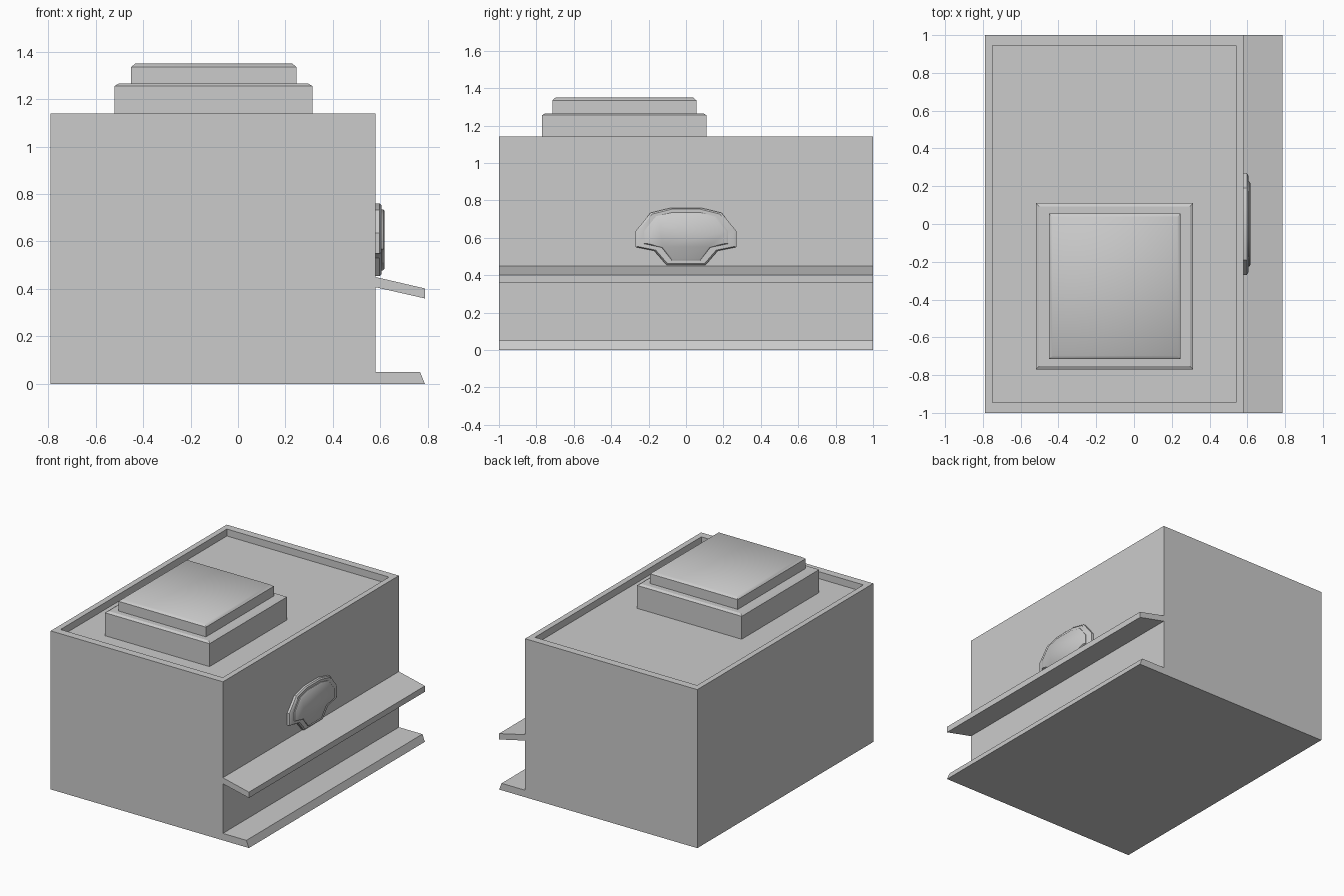
import bpy, bmesh, math
from mathutils import Vector

if "Cube" in bpy.data.objects:
    bpy.data.objects.remove(bpy.data.objects["Cube"])


def finish(name, bm, smooth_angle=None):
    bmesh.ops.recalc_face_normals(bm, faces=bm.faces[:])
    mesh = bpy.data.meshes.new(name)
    bm.to_mesh(mesh)
    bm.free()
    obj = bpy.data.objects.new(name, mesh)
    bpy.context.collection.objects.link(obj)
    if smooth_angle:
        bpy.ops.object.select_all(action='DESELECT')
        obj.select_set(True)
        bpy.context.view_layer.objects.active = obj
        bpy.ops.object.shade_smooth_by_angle(angle=math.radians(smooth_angle))
    return obj


def loft(rings):
    """Closed solid through rings that share one point count."""
    bm = bmesh.new()
    loops = [[bm.verts.new(p) for p in ring] for ring in rings]
    for a, b in zip(loops, loops[1:]):
        for i in range(len(a)):
            j = (i + 1) % len(a)
            bm.faces.new((a[i], a[j], b[j], b[i]))
    bm.faces.new(loops[0][::-1])
    bm.faces.new(loops[-1])
    return bm


def rect(x0, x1, y0, y1, z, inset=0):
    x0, x1, y0, y1 = x0 + inset, x1 - inset, y0 + inset, y1 - inset
    return [(x0, y0, z), (x1, y0, z), (x1, y1, z), (x0, y1, z)]


# Body with awning and step: one side profile run along y
profile = [(-0.79, 0), (0.787, 0), (0.767, 0.05), (0.58, 0.05), (0.58, 0.407),
           (0.787, 0.36), (0.787, 0.402), (0.58, 0.45), (0.58, 1.14), (-0.79, 1.14)]
bm = loft([[(x, y, z) for x, z in profile] for y in (-1, 1)])
bmesh.ops.recalc_face_normals(bm, faces=bm.faces[:])

# Sunken roof behind a low parapet
roof = max(bm.faces, key=lambda f: f.calc_center_median().z)
bmesh.ops.inset_region(bm, faces=[roof], thickness=0.04, use_even_offset=True)
for v in roof.verts:
    v.co.y = math.copysign(0.945, v.co.y)
floor = bmesh.ops.extrude_discrete_faces(bm, faces=[roof])['faces'][0]
bmesh.ops.translate(bm, verts=floor.verts[:], vec=(0, 0, -0.05))
finish("kiosk_body", bm)

# Rooftop unit: two stepped boxes with chamfered tops
low = (-0.52, 0.313, -0.77, 0.11)
finish("roof_unit_base", loft([rect(*low, 1.09), rect(*low, 1.255),
                               rect(*low, 1.265, 0.017)]))
high = (-0.45, 0.246, -0.715, 0.055)
finish("roof_unit_cap", loft([rect(*high, 1.265), rect(*high, 1.335),
                              rect(*high, 1.35, 0.018)]), 42)


# Wall plaque: mirrored scalloped outline, frame plus raised centre
def outline(half, x, scale=1.0):
    pts = half + [(-y, z) for y, z in reversed(half)]
    return [(x, y * scale, 0.61 + (z - 0.61) * scale) for y, z in pts]


frame = [(0.105, 0.455), (0.17, 0.53), (0.27, 0.55),
         (0.27, 0.635), (0.19, 0.733), (0.08, 0.76)]
panel = [(0.075, 0.478), (0.13, 0.548), (0.225, 0.568),
         (0.225, 0.635), (0.16, 0.715), (0.073, 0.735)]
finish("plaque_frame", loft([outline(frame, 0.575), outline(frame, 0.597),
                             outline(frame, 0.605, 0.95)]), 35)
finish("plaque_panel", loft([outline(panel, 0.60), outline(panel, 0.611),
                             outline(panel, 0.617, 0.95)]), 42)
